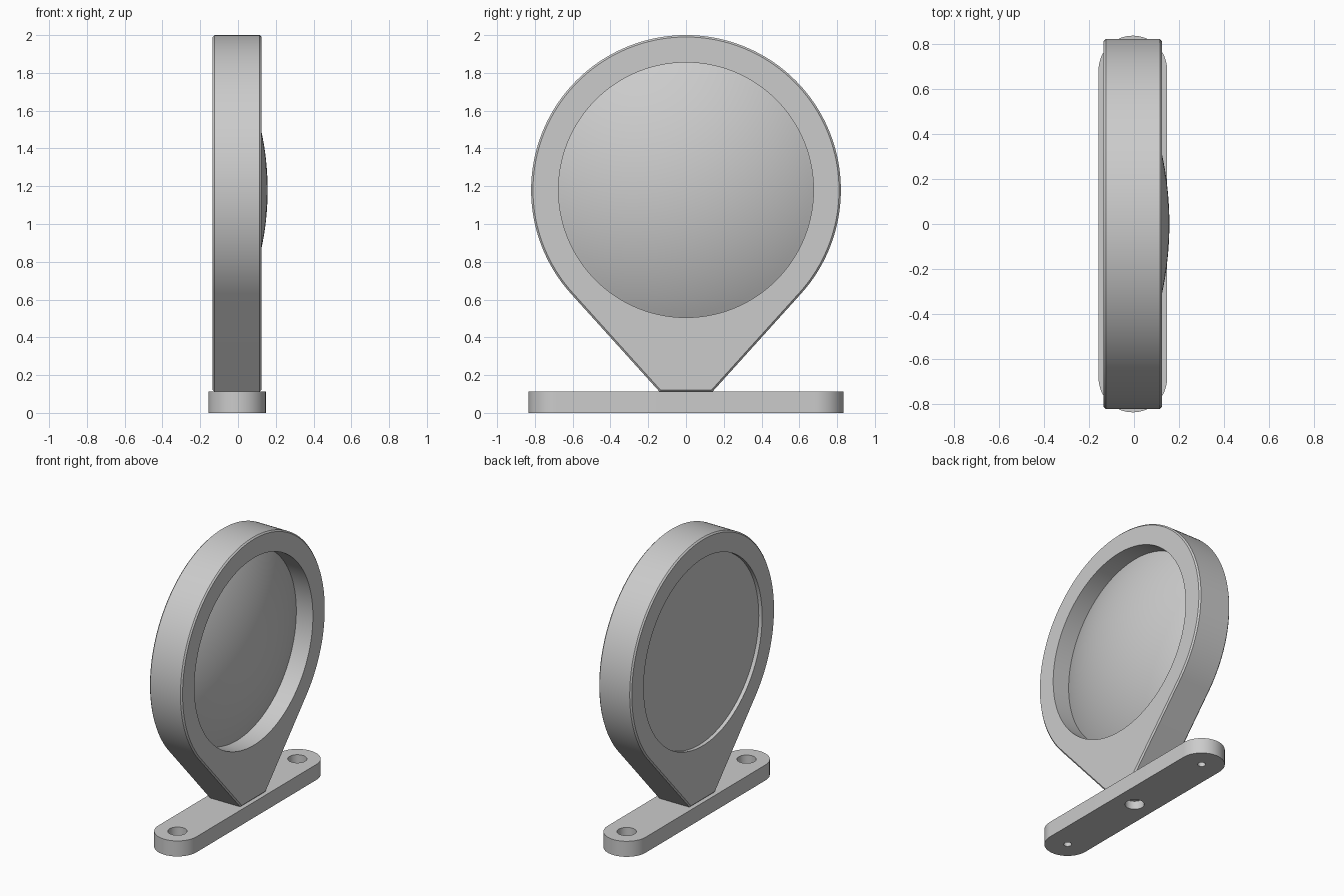
import bpy, bmesh
from math import pi, sin, cos, acos, atan2, hypot, sqrt, radians
from mathutils import Matrix

cube = bpy.data.objects.get("Cube")
if cube:
    bpy.data.objects.remove(cube, do_unlink=True)

grey = bpy.data.materials.new("plain grey")
grey.use_nodes = True
grey.diffuse_color = (0.6, 0.6, 0.6, 1)
grey.node_tree.nodes["Principled BSDF"].inputs["Base Color"].default_value = (0.6, 0.6, 0.6, 1)

MID_X = -0.005               # middle plane of the stand
HALF = 0.13                  # half thickness of the frame
CENTRE_Z, RADIUS, BORE = 1.18, 0.82, 0.675
BASE_H = 0.112


def add_object(name, bm):
    bmesh.ops.recalc_face_normals(bm, faces=bm.faces[:])
    mesh = bpy.data.meshes.new(name)
    bm.to_mesh(mesh)
    bm.free()
    mesh.materials.append(grey)
    obj = bpy.data.objects.new(name, mesh)
    bpy.context.collection.objects.link(obj)
    return obj


def prism(name, outline, offset):
    """Closed outline of 3D points pushed along an offset vector."""
    bm = bmesh.new()
    face = bm.faces.new([bm.verts.new(p) for p in outline])
    new = bmesh.ops.extrude_face_region(bm, geom=[face])["geom"]
    bmesh.ops.translate(bm, vec=offset, verts=[v for v in new if isinstance(v, bmesh.types.BMVert)])
    return add_object(name, bm)


def cylinder(name, radius, depth, place, segments=48):
    bm = bmesh.new()
    bmesh.ops.create_cone(bm, cap_ends=True, segments=segments, radius1=radius,
                          radius2=radius, depth=depth, matrix=place)
    return add_object(name, bm)


def select(obj):
    bpy.ops.object.select_all(action='DESELECT')
    obj.select_set(True)
    bpy.context.view_layer.objects.active = obj


def cut(obj, cutter):
    select(obj)
    mod = obj.modifiers.new("cut", 'BOOLEAN')
    mod.operation, mod.solver, mod.object = 'DIFFERENCE', 'EXACT', cutter
    bpy.ops.object.modifier_apply(modifier=mod.name)
    bpy.data.objects.remove(cutter, do_unlink=True)


def smooth(obj):
    select(obj)
    bpy.ops.object.shade_smooth_by_angle(angle=radians(25))


# Teardrop frame: round top with tangent flanks down to a narrow foot
foot_y, foot_z = 0.14, BASE_H - CENTRE_Z
start = atan2(foot_z, foot_y) + acos(RADIUS / hypot(foot_y, foot_z))
steps = 128
outline = [(MID_X - HALF, -foot_y, BASE_H), (MID_X - HALF, foot_y, BASE_H)]
for i in range(steps + 1):
    a = start + (pi - 2 * start) * i / steps
    outline.append((MID_X - HALF, RADIUS * cos(a), CENTRE_Z + RADIUS * sin(a)))
frame = prism("frame", outline, (2 * HALF, 0, 0))
select(frame)
bevel = frame.modifiers.new("chamfer", 'BEVEL')
bevel.width, bevel.segments, bevel.limit_method = 0.01, 1, 'ANGLE'
bevel.angle_limit = radians(60)
bpy.ops.object.modifier_apply(modifier=bevel.name)
across = Matrix.Translation((MID_X, 0, CENTRE_Z)) @ Matrix.Rotation(pi / 2, 4, 'Y')
cut(frame, cylinder("bore_cutter", BORE, 1, across, 128))
smooth(frame)

# Lens: flat back and a spherical front, seated in the bore
curve, apex, edge, back = 1.47, 0.157, BORE + 0.008, -0.108
profile = [(back, 0), (back, edge)]
for i in range(21):
    r = edge * (1 - i / 20)
    profile.append((apex - curve + sqrt(curve ** 2 - r ** 2), r))
bm = bmesh.new()
points = [bm.verts.new((x, r, 0)) for x, r in profile]
lines = [bm.edges.new(pair) for pair in zip(points, points[1:])]
bmesh.ops.spin(bm, geom=points + lines, cent=(0, 0, 0), axis=(1, 0, 0),
               angle=2 * pi, steps=128, use_duplicate=False)
bmesh.ops.remove_doubles(bm, verts=bm.verts[:], dist=0.0001)
bmesh.ops.translate(bm, vec=(0, 0, CENTRE_Z), verts=bm.verts[:])
smooth(add_object("lens", bm))

# Base bar with rounded ends
end_r, end_y = 0.152, 0.683
outline = []
for side in (1, -1):
    for i in range(33):
        a = pi * i / 32
        outline.append((MID_X + side * end_r * cos(a), side * (end_y + end_r * sin(a)), 0))
base = prism("base_bar", outline, (0, 0, BASE_H))

# Counterbored screw holes: wide above at the ends, wide below in the middle
for y, wide_z in ((-end_y, BASE_H), (end_y, BASE_H), (0, 0)):
    for radius, depth, z in ((0.063, 0.12, wide_z), (0.026, 0.2, BASE_H / 2)):
        cut(base, cylinder("hole_cutter", radius, depth, Matrix.Translation((MID_X, y, z))))
smooth(base)
